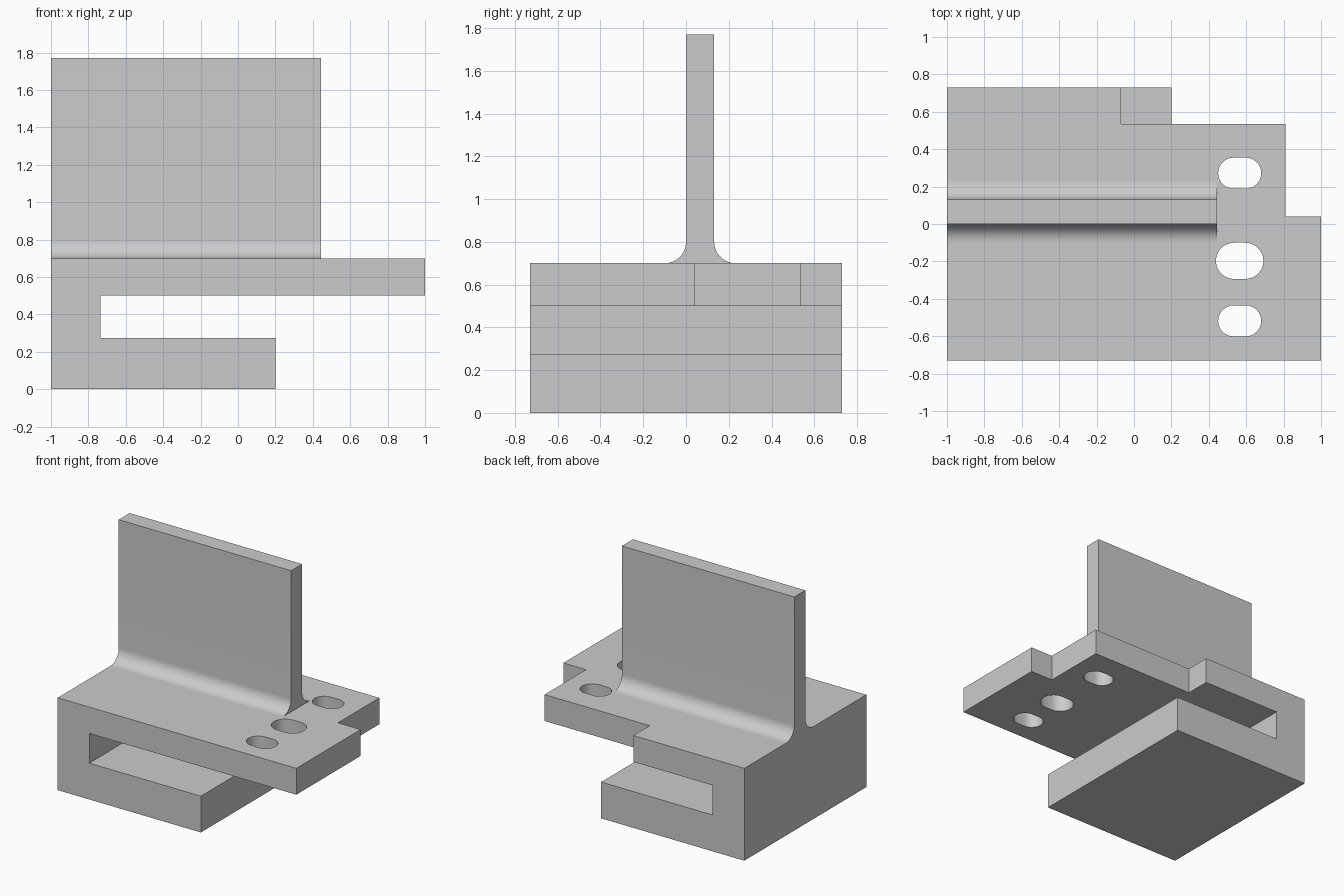
import bpy
import bmesh
from math import sin, cos, pi, radians
from mathutils import Vector

cube = bpy.data.objects.get("Cube")
if cube:
    bpy.data.objects.remove(cube)

grey = bpy.data.materials.new("plain grey")
grey.use_nodes = True
grey.diffuse_color = (0.6, 0.6, 0.6, 1)
grey.node_tree.nodes["Principled BSDF"].inputs["Base Color"].default_value = (0.6, 0.6, 0.6, 1)


def extrude(name, profile, to_3d, start, end):
    """Extrude a closed 2D profile; to_3d maps (u, v, depth) to a point."""
    bm = bmesh.new()
    face = bm.faces.new([bm.verts.new(to_3d(u, v, start)) for u, v in profile])
    step = Vector(to_3d(0, 0, end)) - Vector(to_3d(0, 0, start))
    grown = bmesh.ops.extrude_face_region(bm, geom=[face], use_keep_orig=True)
    moved = [g for g in grown["geom"] if isinstance(g, bmesh.types.BMVert)]
    bmesh.ops.translate(bm, verts=moved, vec=step)
    bmesh.ops.recalc_face_normals(bm, faces=bm.faces)
    mesh = bpy.data.meshes.new(name)
    bm.to_mesh(mesh)
    bm.free()
    mesh.materials.append(grey)
    obj = bpy.data.objects.new(name, mesh)
    bpy.context.collection.objects.link(obj)
    return obj


def arc(cx, cy, r, a0, a1, n=14):
    angles = [radians(a0 + (a1 - a0) * i / n) for i in range(n + 1)]
    return [(cx + r * cos(a), cy + r * sin(a)) for a in angles]


def slot(cx, cy, half, r):
    return arc(cx + half - r, cy, r, -90, 90) + arc(cx - half + r, cy, r, 90, 270)


def rect(x0, y0, x1, y1):
    return [(x0, y0), (x1, y0), (x1, y1), (x0, y1)]


def along_x(u, v, d):
    return (d, u, v)


def along_y(u, v, d):
    return (u, d, v)


def along_z(u, v, d):
    return (u, v, d)


# Clip body: a C-shaped side profile with a long upper plate
TOP = 0.70
body = extrude("clip_body", [(-1, 0), (0.2, 0), (0.2, 0.275), (-0.735, 0.275),
                             (-0.735, 0.5), (1, 0.5), (1, TOP), (-1, TOP)],
               along_y, -0.73, 0.73)

# Corner notches and slotted holes through the upper plate
cuts = [rect(-0.07, 0.535, 1.1, 0.9), rect(0.81, 0.04, 1.1, 0.9),
        slot(0.565, 0.272, 0.115, 0.083),
        slot(0.565, -0.197, 0.127, 0.097),
        slot(0.565, -0.518, 0.115, 0.083)]
for profile in cuts:
    cutter = extrude("cutter", profile, along_z, 0.4, 0.8)
    cutter.hide_render = True
    mod = body.modifiers.new("cut", "BOOLEAN")
    mod.operation = "DIFFERENCE"
    mod.solver = "EXACT"
    mod.object = cutter
    bpy.context.view_layer.objects.active = body
    bpy.ops.object.modifier_apply(modifier=mod.name)
    bpy.data.objects.remove(cutter)

# Upright fin with a fillet along each side of its foot
R, THICK = 0.1, 0.132
fin_profile = (arc(-R, TOP + R, R, -90, 0) + [(0, 1.77), (THICK, 1.77)]
               + arc(THICK + R, TOP + R, R, 180, 270))
fin = extrude("upright_fin", fin_profile, along_x, -1, 0.445)

# Smooth the curved walls, keep the edges sharp
bpy.ops.object.select_all(action="DESELECT")
for obj in (body, fin):
    obj.select_set(True)
bpy.context.view_layer.objects.active = body
bpy.ops.object.shade_smooth_by_angle(angle=radians(30))
